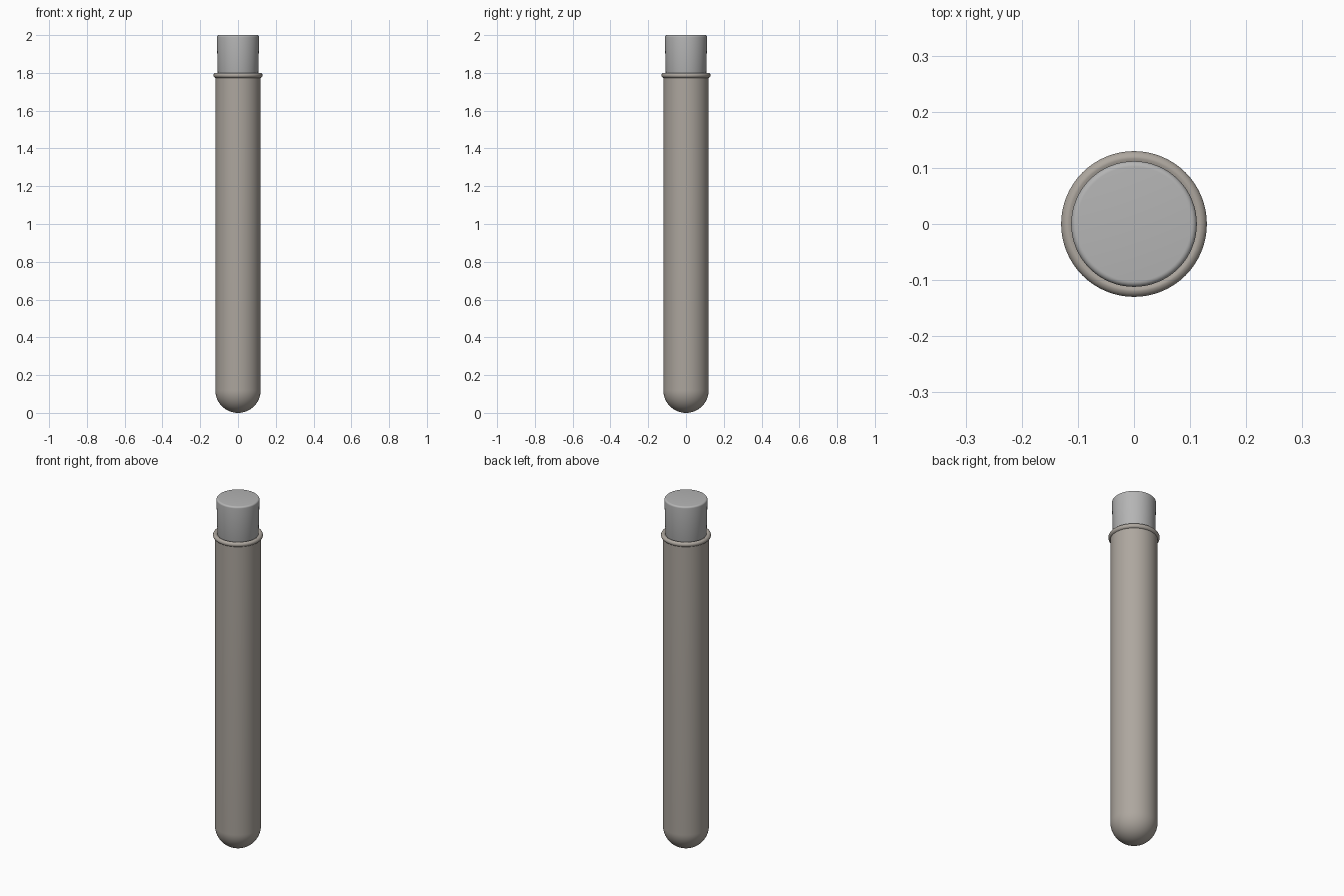
import bpy, bmesh, math

if "Cube" in bpy.data.objects:
    bpy.data.objects.remove(bpy.data.objects["Cube"])


def lathe(name, profile, color, segments=64):
    """Spin an (r, z) profile around the z axis."""
    bm = bmesh.new()
    verts = [bm.verts.new((r, 0, z)) for r, z in profile]
    edges = [bm.edges.new(pair) for pair in zip(verts, verts[1:])]
    bmesh.ops.spin(bm, geom=verts + edges, cent=(0, 0, 0), axis=(0, 0, 1),
                   angle=math.tau, steps=segments, use_duplicate=False)
    bmesh.ops.remove_doubles(bm, verts=bm.verts, dist=1e-5)
    bmesh.ops.recalc_face_normals(bm, faces=bm.faces)
    mesh = bpy.data.meshes.new(name)
    bm.to_mesh(mesh)
    bm.free()
    obj = bpy.data.objects.new(name, mesh)
    bpy.context.collection.objects.link(obj)
    bpy.context.view_layer.objects.active = obj
    obj.select_set(True)
    bpy.ops.object.shade_smooth_by_angle(angle=math.radians(40))
    obj.select_set(False)
    mat = bpy.data.materials.new(name + "_material")
    mat.diffuse_color = color
    mat.use_nodes = True
    mat.node_tree.nodes["Principled BSDF"].inputs["Base Color"].default_value = mat.diffuse_color
    mesh.materials.append(mat)
    return obj


def arc(r, cz, a0, a1, n, cr=0.0):
    """Points on a circle of radius r about (cr, cz), angles in degrees."""
    out = []
    for i in range(n + 1):
        a = math.radians(a0 + (a1 - a0) * i / n)
        out.append((max(0.0, cr + r * math.cos(a)), cz + r * math.sin(a)))
    return out


# Glass tube: round bottom, rolled lip, hollow inside
R, WALL = 0.12, 0.013
outer = arc(R, R, -90, 0, 16)
lip = arc(0.0135, 1.787, -75, 90, 10, cr=0.1165)
inner = arc(R - WALL, R, 0, -90, 16)
lathe("glass_tube", outer + lip + [(R - WALL, 1.795)] + inner,
      (0.42, 0.385, 0.345, 1))

# Tapered stopper with softened edges, seated in the mouth
stopper = [(0, 1.62), (0.099, 1.62), (0.103, 1.626)]
stopper += arc(0.01, 1.99, 0, 90, 6, cr=0.102) + [(0, 2.0)]
lathe("stopper", stopper, (0.46, 0.46, 0.46, 1))
